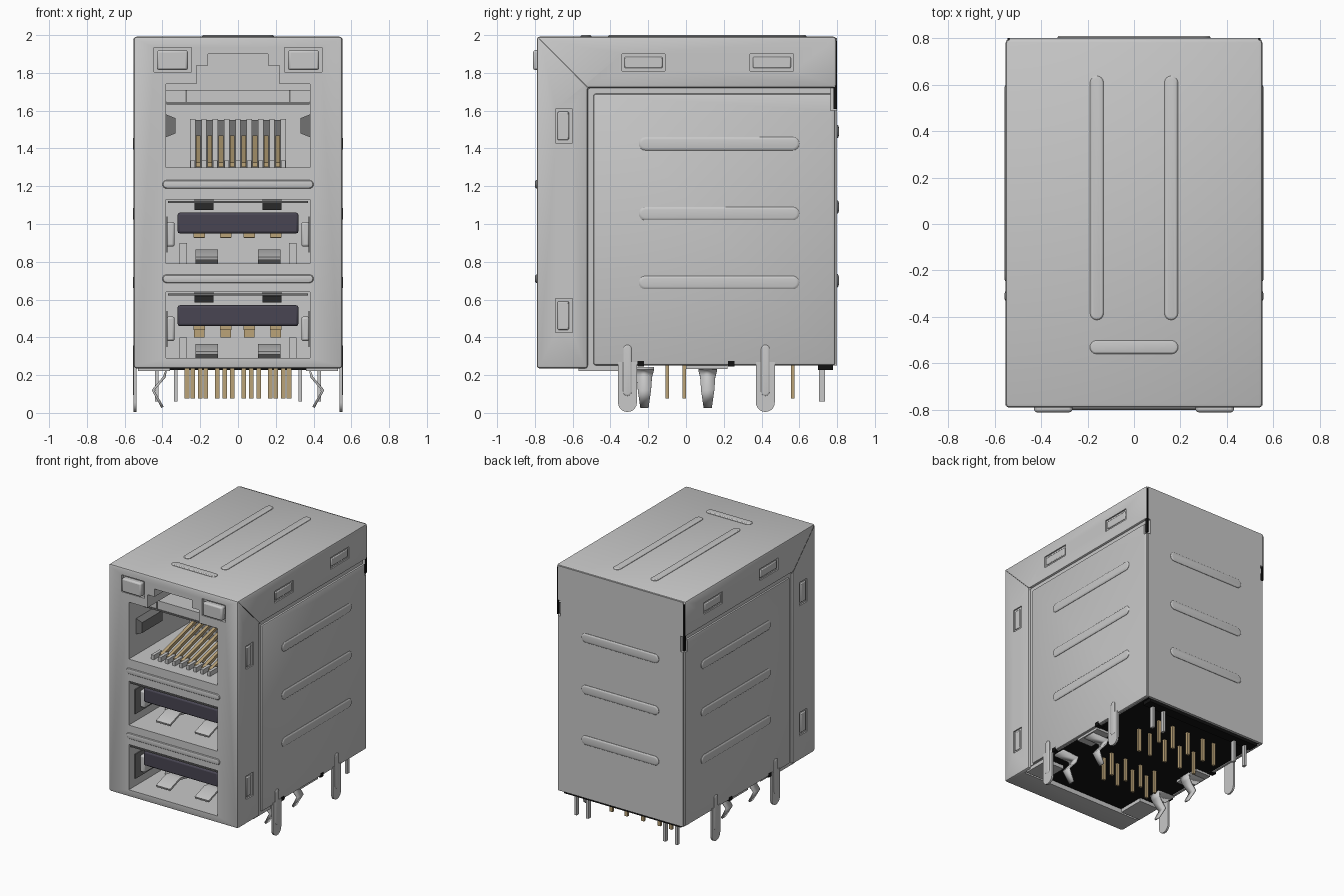
import bpy, bmesh, math
from mathutils import Vector, Matrix

cube = bpy.data.objects.get("Cube")
if cube:
    bpy.data.objects.remove(cube, do_unlink=True)


def material(name, r, g, b):
    m = bpy.data.materials.new(name)
    m.use_nodes = True
    m.diffuse_color = (r, g, b, 1)
    m.node_tree.nodes["Principled BSDF"].inputs["Base Color"].default_value = (r, g, b, 1)
    return m


SILVER = material("silver metal", 0.58, 0.58, 0.58)
SHADE = material("dark grey metal", 0.17, 0.17, 0.17)
GOLD = material("gold contact", 0.50, 0.37, 0.19)
DARK = material("dark violet plastic", 0.065, 0.06, 0.085)
BLACK = material("black plastic", 0.006, 0.006, 0.006)
made = []


def finish(name, bm, mat, bevel=0, segments=2):
    bmesh.ops.recalc_face_normals(bm, faces=bm.faces)
    mesh = bpy.data.meshes.new(name)
    bm.to_mesh(mesh)
    bm.free()
    mesh.materials.append(mat)
    ob = bpy.data.objects.new(name, mesh)
    bpy.context.scene.collection.objects.link(ob)
    if bevel:
        mod = ob.modifiers.new("bevel", 'BEVEL')
        mod.width, mod.segments = bevel, segments
        mod.limit_method = 'ANGLE'
    made.append(ob)
    return ob


def prism(name, mat, axis, pts, a, b, bevel=0):
    """Extrude an outline along x (points are y, z) or along y (points are x, z)."""
    bm = bmesh.new()
    place = (lambda p, t: (t, p[0], p[1])) if axis == 'x' else (lambda p, t: (p[0], t, p[1]))
    face = bm.faces.new([bm.verts.new(place(p, a)) for p in pts])
    out = bmesh.ops.extrude_face_region(bm, geom=[face])
    shift = Vector(place((0, 0), b - a))
    bmesh.ops.translate(bm, vec=shift, verts=[v for v in out["geom"] if isinstance(v, bmesh.types.BMVert)])
    return finish(name, bm, mat, bevel)


def box(name, mat, x, y, z, bevel=0):
    outline = [(y[0], z[0]), (y[1], z[0]), (y[1], z[1]), (y[0], z[1])]
    return prism(name, mat, 'x', outline, x[0], x[1], bevel)


def sided(s, a, b):
    return tuple(sorted((s * a, s * b)))


def rib(name, loc, length, width, along, normal, height=0.009):
    """Raised bar with round ends and a softened top."""
    bm = bmesh.new()
    half, rings = length / 2 - width / 2, []
    for r, h in ((1, -0.005), (1, height * 0.3), (0.82, height * 0.85), (0.6, height)):
        ring = []
        for i in range(18):
            t = math.pi * (i % 9) / 8 - math.pi / 2
            sign = 1 if i < 9 else -1
            ring.append(bm.verts.new((sign * (half + r * width / 2 * math.cos(t)),
                                      sign * r * width / 2 * math.sin(t), h)))
        rings.append(ring)
    for lo, hi in zip(rings, rings[1:]):
        for i in range(18):
            j = (i + 1) % 18
            bm.faces.new((lo[i], lo[j], hi[j], hi[i]))
    bm.faces.new(rings[-1])
    bm.faces.new(rings[0][::-1])
    X, Z = Vector(along), Vector(normal)
    M = Matrix((X, Z.cross(X), Z)).transposed().to_4x4()
    M.translation = loc
    bm.transform(M)
    return finish(name, bm, SILVER)


def strip(name, mat, path, thick):
    """Bent sheet-metal strip; path items are centre point and half width in y."""
    bm = bmesh.new()
    rows = [[bm.verts.new((x, y + s * w, z)) for s in (-1, 1)] for x, y, z, w in path]
    for p, q in zip(rows, rows[1:]):
        bm.faces.new((p[0], p[1], q[1], q[0]))
    ob = finish(name, bm, mat)
    mod = ob.modifiers.new("thickness", 'SOLIDIFY')
    mod.thickness, mod.offset = thick, 0
    return ob


# Shell: core, folded front and top cover, and raised side panels
shell = box("shell", SILVER, (-0.535, 0.535), (-0.77, 0.80), (0.25, 1.985))
cover_outline = [(-0.79, 0.235), (-0.79, 1.992), (0.795, 1.992), (0.795, 1.72), (-0.52, 1.72), (-0.52, 0.235)]
parts = [box("side_panel", SILVER, (-0.548, 0.548), (-0.49, 0.79), (0.252, 1.69), 0.012),
         prism("cover", SILVER, 'x', cover_outline, -0.552, 0.552, 0.015)]

# Openings: network socket, two stacked sockets, light pockets, windows, base
half = [(0.38, 1.30), (0.38, 1.74), (0.22, 1.74), (0.22, 1.84), (0.16, 1.84), (0.16, 1.90)]
outline = half + [(-x, z) for x, z in reversed(half)]
cutters = [prism("cut", SILVER, 'y', outline, -0.9, -0.05),
           box("cut", SILVER, (-0.38, 0.38), (-0.9, -0.15), (0.79, 1.13)),
           box("cut", SILVER, (-0.38, 0.38), (-0.9, -0.15), (0.29, 0.64)),
           box("cut", SILVER, (-0.52, 0.52), (-0.60, 0.78), (0.1, 0.275))]
for s in (-1, 1):
    cutters.append(box("cut", SILVER, sided(s, 0.245, 0.445), (-0.9, -0.765), (1.805, 1.935)))
    cutters.append(box("cut", SILVER, sided(s, 0.515, 0.7), (0.765, 0.9), (1.60, 1.72)))
    for z in (0.515, 1.52):
        cutters.append(box("cut", SILVER, sided(s, 0.542, 0.7), (-0.69, -0.60), (z - 0.09, z + 0.09)))
    for y in (-0.225, 0.455):
        cutters.append(box("cut", SILVER, sided(s, 0.542, 0.7), (y - 0.115, y + 0.115), (1.81, 1.90)))

for other, op in [(p, 'UNION') for p in parts] + [(c, 'DIFFERENCE') for c in cutters]:
    mod = shell.modifiers.new("cut", 'BOOLEAN')
    mod.object, mod.operation, mod.solver = other, op, 'EXACT'
bpy.context.view_layer.update()
baked = bpy.data.meshes.new_from_object(shell.evaluated_get(bpy.context.evaluated_depsgraph_get()))
shell.modifiers.clear()
shell.data = baked
for ob in parts + cutters:
    made.remove(ob)
    bpy.data.objects.remove(ob, do_unlink=True)

# Stiffening ribs on every face
for s in (-1, 1):
    rib("top_rib", (s * 0.16, 0.112, 1.992), 1.05, 0.058, (0, 1, 0), (0, 0, 1))
    for z in (0.69, 1.055, 1.425):
        rib("side_rib", (s * 0.548, 0.175, z), 0.85, 0.07, (0, 1, 0), (s, 0, 0))
rib("top_cross_rib", (0, -0.53, 1.992), 0.38, 0.058, (1, 0, 0), (0, 0, 1))
for z in (0.70, 1.09, 1.49):
    rib("back_rib", (0, 0.80, z), 0.66, 0.07, (1, 0, 0), (0, 1, 0))
for z in (0.71, 1.21):
    rib("front_rib", (0, -0.79, z), 0.80, 0.045, (1, 0, 0), (0, -1, 0))

for s in (-1, 1):
    # Indicator lights, corner seams and window inserts
    box("indicator_light", SILVER, sided(s, 0.265, 0.43), (-0.81, -0.76), (1.815, 1.92), 0.012)
    box("corner_gap", BLACK, sided(s, 0.535, 0.545), (0.78, 0.799), (1.61, 1.97))
    prism("fold_seam", SHADE, 'x', [(-0.78, 1.98), (-0.775, 1.982), (-0.517, 1.724), (-0.522, 1.72)],
          s * 0.545, s * 0.5535)
    for z in (0.515, 1.52):
        box("side_catch", SILVER, sided(s, 0.53, 0.55), (-0.68, -0.62), (z - 0.075, z + 0.075), 0.006)
    for y in (-0.225, 0.455):
        box("flap_catch", SILVER, sided(s, 0.53, 0.55), (y - 0.10, y + 0.10), (1.825, 1.885), 0.006)

    # Board legs with embossed ribs
    for y in (-0.31, 0.42):
        arc = [(y + 0.05 * math.cos(a), 0.055 + 0.05 * math.sin(a))
               for a in (math.pi * (1 + i / 10) for i in range(11))]
        prism("board_leg", SILVER, 'x', arc + [(y + 0.05, 0.27), (y - 0.05, 0.27)], s * 0.537, s * 0.552)
        rib("leg_rib", (s * 0.55, y, 0.225), 0.27, 0.045, (0, 0, 1), (s, 0, 0), 0.006)

    # Spring clips under the base
    for y in (-0.22, 0.115):
        strip("spring_clip", SILVER,
              [(s * 0.52, y, 0.235, 0.05), (s * 0.38, y, 0.23, 0.05), (s * 0.39, y, 0.19, 0.04),
               (s * 0.45, y, 0.12, 0.035), (s * 0.40, y, 0.03, 0.022)], 0.014)
    for y in (-0.24, 0.24):
        box("wall_gap", BLACK, sided(s, 0.50, 0.551), (y - 0.018, y + 0.018), (0.245, 0.275))
    box("base_tab", SILVER, sided(s, 0.36, 0.53), (-0.57, -0.36), (0.222, 0.25))
    box("base_tab", SILVER, sided(s, 0.40, 0.53), (0.0, 0.22), (0.232, 0.25))
    for x in (0.33, 0.43):
        box("ground_pin", SILVER, sided(s, x - 0.01, x + 0.01), (0.705, 0.735), (0.06, 0.28))

# Black base and solder pins
box("base", BLACK, (-0.519, 0.519), (-0.58, 0.779), (0.256, 0.276))
box("base_rear_step", BLACK, (-0.50, 0.50), (0.70, 0.778), (0.228, 0.26))
rows = [(-0.10, (-0.2, -0.07, 0.07, 0.2)), (-0.01, (-0.2, -0.07, 0.07, 0.2)),
        (0.38, (-0.24, -0.11, 0.03, 0.17, 0.27)), (0.565, (-0.27, -0.17, -0.03, 0.11, 0.24))]
for y, xs in rows:
    for x in xs:
        box("solder_pin", GOLD, (x - 0.012, x + 0.012), (y - 0.009, y + 0.009), (0.075, 0.27))

# Network socket: ledge, side springs, slanted contacts and comb
box("socket_ledge", SILVER, (-0.38, 0.38), (-0.60, -0.05), (1.645, 1.71))
box("ledge_shadow", SHADE, (-0.379, 0.379), (-0.605, -0.06), (1.633, 1.645))
for s in (-1, 1):
    prism("socket_latch", SHADE, 'y', [(s * 0.38, 1.46), (s * 0.33, 1.48), (s * 0.33, 1.56), (s * 0.38, 1.58)],
          -0.70, -0.45)
    box("ledge_rib", SHADE, sided(s, 0.27, 0.278), (-0.604, -0.598), (1.645, 1.71))
for i in range(9):
    x = (i - 4) * 0.06 - 0.0
    box("comb_rib", SILVER, (x - 0.014, x + 0.014), (-0.20, -0.05), (1.30, 1.555))
    box("comb_tooth", SILVER, (x - 0.012, x + 0.012), (-0.70, -0.60), (1.30, 1.335))
    if i < 8:
        c = x + 0.03
        prism("contact", GOLD, 'x', [(-0.64, 1.302), (-0.62, 1.302), (-0.10, 1.445), (-0.10, 1.468), (-0.64, 1.325)],
              c - 0.012, c + 0.012)
        box("comb_slot", SHADE, (c - 0.016, c + 0.016), (-0.058, -0.051), (1.30, 1.55))

# Stacked sockets: tongue, contacts and springs
for z0, z1, t0, t1, c0 in ((0.79, 1.13, 0.95, 1.06, 0.925), (0.29, 0.64, 0.46, 0.57, 0.40)):
    box("socket_tongue", DARK, (-0.32, 0.32), (-0.70, -0.15), (t0, t1), 0.012)
    for x in (-0.205, -0.065, 0.06, 0.2):
        box("tongue_contact", GOLD, (x - 0.03, x + 0.03), (-0.62, -0.16), (t0 - 0.022, t0 + 0.004))
        box("contact_stem", GOLD, (x - 0.028, x + 0.028), (-0.26, -0.22), (c0, t0))
    for s in (-1, 1):
        prism("lower_spring", SILVER, 'x',
              [(-0.68, z0 + 0.035), (-0.56, z0 + 0.075), (-0.50, z0 + 0.065), (-0.24, z0),
               (-0.28, z0), (-0.51, z0 + 0.05), (-0.56, z0 + 0.06), (-0.675, z0 + 0.02)], s * 0.105, s * 0.225)
        prism("upper_spring", SHADE, 'x',
              [(-0.62, z1 - 0.02), (-0.52, z1 - 0.055), (-0.25, z1), (-0.62, z1)], s * 0.13, s * 0.23)
        box("side_spring", SILVER, sided(s, 0.335, 0.379), (-0.66, -0.35), (z0 + 0.09, z0 + 0.22), 0.012)
        box("side_slot", SHADE, sided(s, 0.372, 0.379), (-0.72, -0.30), (z0 + 0.06, z0 + 0.25))
        box("corner_guide", SILVER, sided(s, 0.27, 0.31), (-0.45, -0.15), (z0, z0 + 0.11))
    box("socket_lip", SHADE, (-0.37, 0.37), (-0.785, -0.775), (z1 - 0.018, z1 - 0.009))

# Smooth curved surfaces while keeping folds crisp
bpy.context.view_layer.update()
for ob in bpy.context.selected_objects:
    ob.select_set(False)
for ob in made:
    ob.select_set(True)
bpy.context.view_layer.objects.active = shell
bpy.ops.object.shade_smooth_by_angle(angle=math.radians(30))
